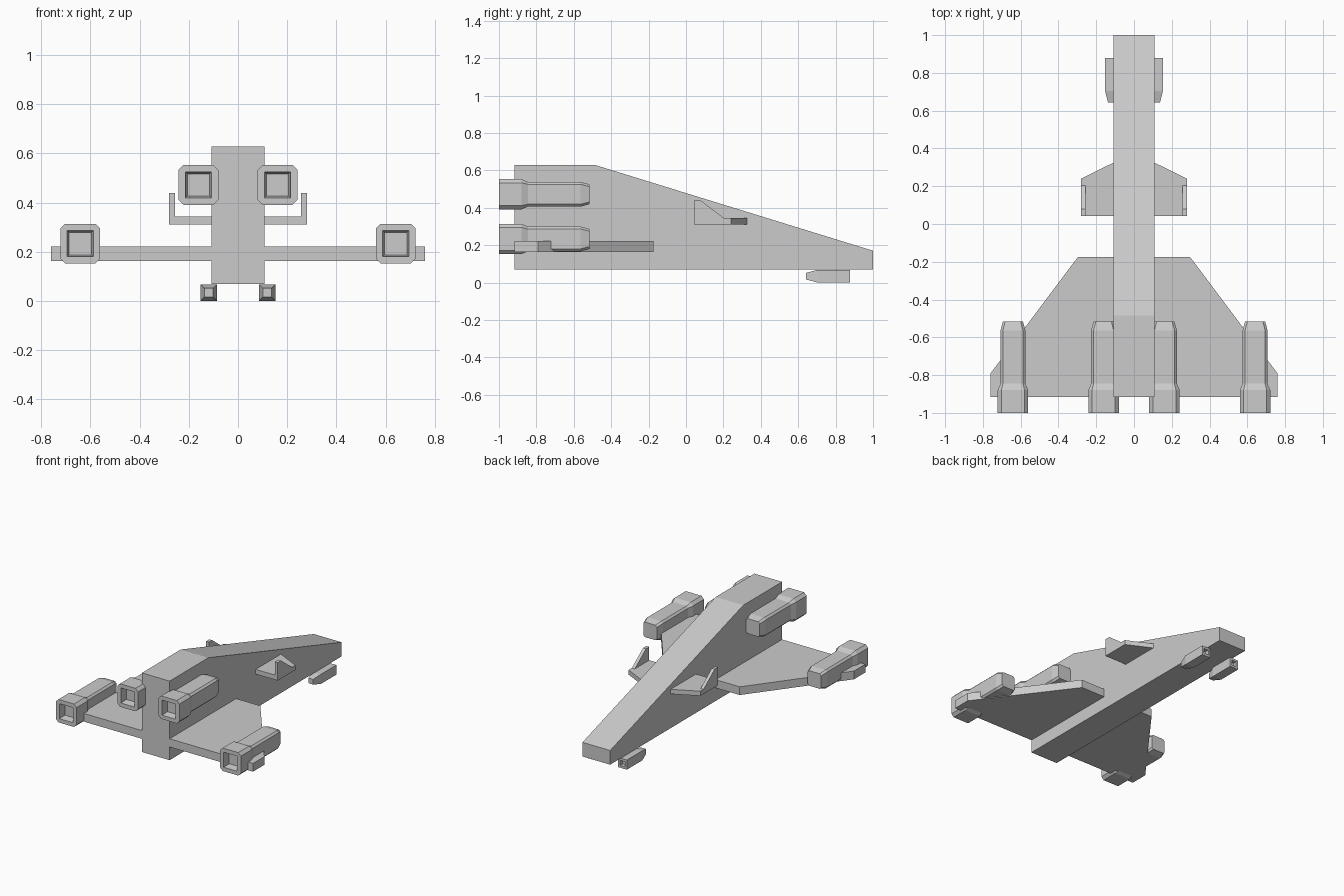
import bpy, bmesh

if "Cube" in bpy.data.objects:
    bpy.data.objects.remove(bpy.data.objects["Cube"])


def finish(name, bm):
    bmesh.ops.remove_doubles(bm, verts=bm.verts, dist=1e-5)
    bmesh.ops.recalc_face_normals(bm, faces=bm.faces)
    mesh = bpy.data.meshes.new(name)
    bm.to_mesh(mesh)
    bm.free()
    obj = bpy.data.objects.new(name, mesh)
    bpy.context.collection.objects.link(obj)
    return obj


def skin(name, rings):
    """Join successive rings of points with quads and cap both ends."""
    bm = bmesh.new()
    loops = [[bm.verts.new(p) for p in ring] for ring in rings]
    n = len(loops[0])
    for a, b in zip(loops, loops[1:]):
        for i in range(n):
            j = (i + 1) % n
            bm.faces.new((a[i], a[j], b[j], b[i]))
    bm.faces.new(loops[0])
    bm.faces.new(loops[-1])
    return finish(name, bm)


def side_prism(name, profile, x0, x1):
    """Extrude a (y, z) profile along x."""
    return skin(name, [[(x, y, z) for y, z in profile] for x in (x0, x1)])


def plan_prism(name, plan, side, z0, z1):
    """Extrude an (x, y) plan along z, mirrored by side."""
    return skin(name, [[(side * x, y, z) for x, y in plan] for z in (z0, z1)])


def pod(name, cx, cz, sections):
    """Loft chamfered squares (y, half size, chamfer) along y."""
    rings = []
    for y, h, c in sections:
        k = h - c
        pts = [(h, -k), (h, k), (k, h), (-k, h), (-h, k), (-h, -k), (-k, -h), (k, -h)]
        rings.append([(cx + x, y, cz + z) for x, z in pts])
    return skin(name, rings)


HALF = 0.108

# Wedge-shaped fuselage
side_prism("fuselage", [(-0.917, 0.07), (-0.917, 0.628), (-0.485, 0.628),
                        (1, 0.17), (1, 0.07)], -HALF, HALF)

# Hollow nozzle, collar, body and tapered intake
ENGINE = [(-0.95, 0.045, 0), (-1, 0.053, 0), (-1, 0.081, 0.02), (-0.88, 0.081, 0.02),
          (-0.845, 0.066, 0.013), (-0.563, 0.066, 0.013), (-0.516, 0.053, 0.012)]

# Tapered tail, square barrel and muzzle recess
GUN = [(0.642, 0.018, 0), (0.705, 0.034, 0), (0.878, 0.034, 0),
       (0.878, 0.018, 0), (0.85, 0.018, 0)]

for s, tag in ((1, "right"), (-1, "left")):
    # Main wing
    plan_prism(f"wing_{tag}", [(HALF, -0.175), (0.297, -0.175), (0.759, -0.79),
                               (0.759, -0.917), (HALF, -0.917)], s, 0.163, 0.221)
    # Engines: outer on the wing, upper on the fuselage
    pod(f"outer_engine_{tag}", s * 0.641, 0.233, ENGINE)
    pod(f"upper_engine_{tag}", s * 0.161, 0.472, ENGINE)
    # Forward winglet and its upright fin
    plan_prism(f"winglet_{tag}", [(HALF, 0.325), (0.28, 0.24), (0.28, 0.043),
                                  (HALF, 0.043)], s, 0.311, 0.344)
    side_prism(f"winglet_fin_{tag}", [(0.043, 0.344), (0.043, 0.438), (0.08, 0.438),
                                      (0.204, 0.344)], s * 0.257, s * 0.28)
    # Chin gun
    pod(f"gun_{tag}", s * 0.119, 0.036 - 0.002, GUN)
